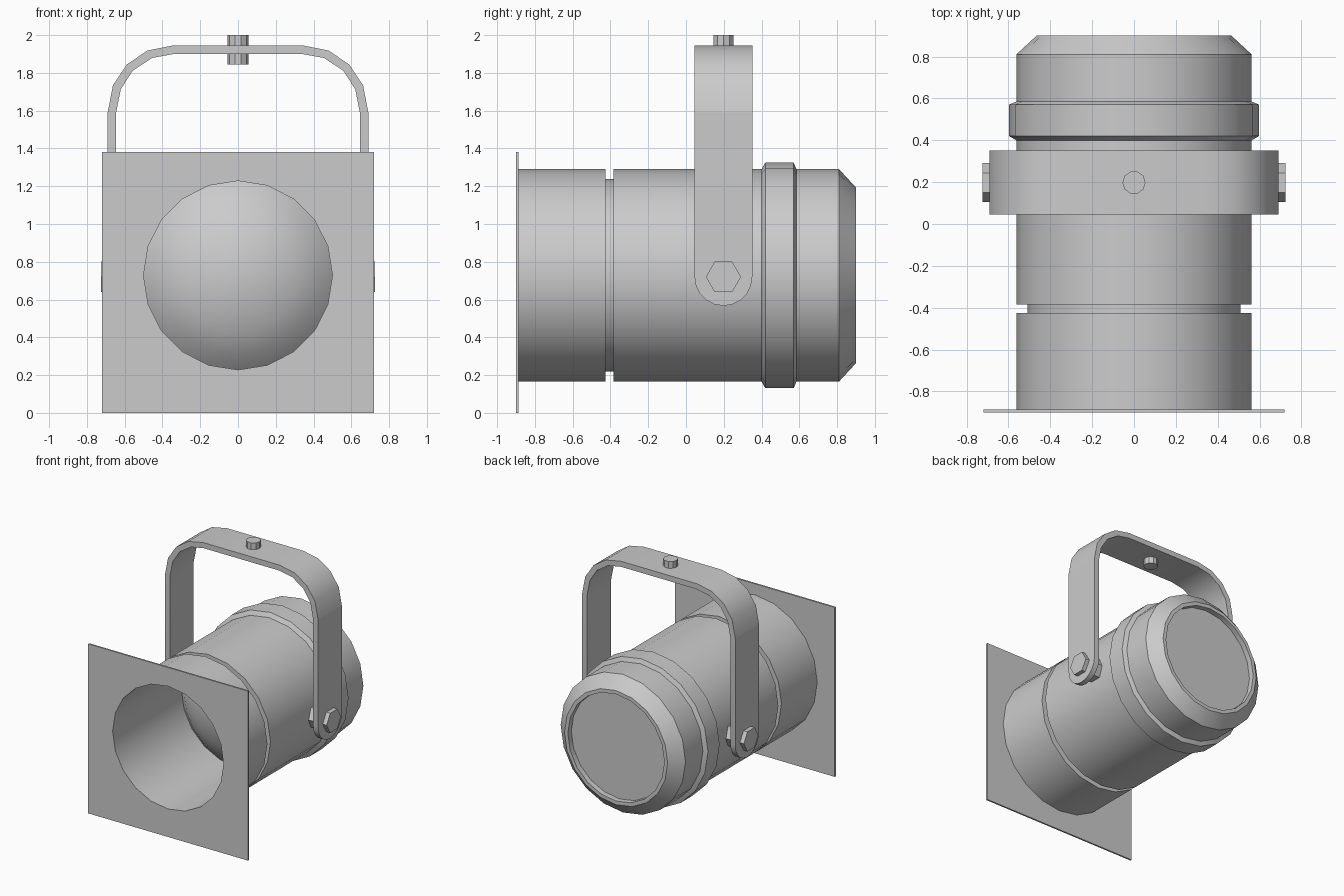
import bpy, bmesh, math
from mathutils import Vector

if "Cube" in bpy.data.objects:
    bpy.data.objects.remove(bpy.data.objects["Cube"])

AXIS_Z = 0.728   # height of the can's axis
YOKE_Y = 0.198   # depth position of the yoke
SIDES = 20


def finish(bm, name, angle=32):
    bmesh.ops.remove_doubles(bm, verts=bm.verts, dist=1e-5)
    bmesh.ops.recalc_face_normals(bm, faces=bm.faces)
    me = bpy.data.meshes.new(name)
    bm.to_mesh(me)
    bm.free()
    for p in me.polygons:
        p.use_smooth = True
    me.set_sharp_from_angle(angle=math.radians(angle))
    ob = bpy.data.objects.new(name, me)
    bpy.context.collection.objects.link(ob)
    return ob


def lathe(name, profile):
    """Revolve (y, radius) points around the can's axis."""
    bm = bmesh.new()
    rings = []
    for y, r in profile:
        ring = []
        for i in range(SIDES):
            t = 2 * math.pi * i / SIDES
            ring.append(bm.verts.new((r * math.sin(t), y, AXIS_Z + r * math.cos(t))))
        rings.append(ring)
    for a, b in zip(rings, rings[1:]):
        for i in range(SIDES):
            j = (i + 1) % SIDES
            bm.faces.new((a[i], a[j], b[j], b[i]))
    return finish(bm, name)


def prism(name, pts, vec):
    """Extrude a flat outline along a vector."""
    bm = bmesh.new()
    face = bm.faces.new([bm.verts.new(p) for p in pts])
    out = bmesh.ops.extrude_face_region(bm, geom=[face], use_keep_orig=True)
    bmesh.ops.translate(bm, vec=Vector(vec),
                        verts=[g for g in out["geom"] if isinstance(g, bmesh.types.BMVert)])
    return finish(bm, name)


def circle(n, r):
    return [(r * math.cos(2 * math.pi * i / n), r * math.sin(2 * math.pi * i / n)) for i in range(n)]


# Can housing: recessed back, chamfer, raised band, groove, open front and inner wall
lathe("can_body", [
    (0.855, 0.0), (0.855, 0.435), (0.90, 0.435), (0.90, 0.465), (0.81, 0.5625),
    (0.585, 0.5625), (0.57, 0.597), (0.42, 0.597), (0.40, 0.5625),
    (-0.385, 0.5625), (-0.385, 0.51), (-0.425, 0.51), (-0.425, 0.5625),
    (-0.886, 0.5625), (-0.886, 0.50), (-0.015, 0.50)])

# Domed lamp front inside the can
lathe("lamp_lens", [(-0.015, 0.50), (-0.09, 0.42), (-0.15, 0.31), (-0.195, 0.17), (-0.215, 0.0)])

# Square front plate with a round opening
bm = bmesh.new()
square = [(-0.72, 0), (0.72, 0), (0.72, 1.38), (-0.72, 1.38)]
hole = [(x, AXIS_Z + z) for x, z in circle(SIDES, 0.5)]
for loop in (square, hole):
    vs = [bm.verts.new((x, -0.90, z)) for x, z in loop]
    for i, v in enumerate(vs):
        bm.edges.new((v, vs[(i + 1) % len(vs)]))
bmesh.ops.triangle_fill(bm, edges=bm.edges[:], use_beauty=True)
out = bmesh.ops.extrude_face_region(bm, geom=bm.faces[:], use_keep_orig=True)
bmesh.ops.translate(bm, vec=(0, 0.014, 0),
                    verts=[g for g in out["geom"] if isinstance(g, bmesh.types.BMVert)])
finish(bm, "front_plate")

# Yoke arch
outer = [(-0.69, 1.59), (-0.662, 1.735), (-0.588, 1.845), (-0.48, 1.918), (-0.345, 1.945)]
inner = [(-0.645, 1.59), (-0.62, 1.715), (-0.557, 1.812), (-0.455, 1.879), (-0.34, 1.90)]
outer += [(-x, z) for x, z in reversed(outer)]
inner += [(-x, z) for x, z in reversed(inner)]
W = 0.153
prism("yoke_arch", [(x, YOKE_Y - W, z) for x, z in outer + inner[::-1]], (0, 2 * W, 0))

for side, s in (("left", -1), ("right", 1)):
    # Yoke leg with rounded lower end
    arc = [math.pi * (1 + i / 10) for i in range(11)]
    leg = [(W * math.cos(a), 0.72 + W * math.sin(a)) for a in arc] + [(W, 1.59), (-W, 1.59)]
    prism(f"yoke_leg_{side}", [(s * 0.645, YOKE_Y + y, z) for y, z in leg], (s * 0.045, 0, 0))
    # Pivot bolt head and spacer
    prism(f"pivot_bolt_{side}", [(s * 0.69, YOKE_Y + y, 0.72 + z) for y, z in circle(6, 0.093)],
          (s * 0.035, 0, 0))
    prism(f"pivot_spacer_{side}", [(s * 0.55, YOKE_Y + y, 0.72 + z) for y, z in circle(6, 0.093)],
          (s * 0.095, 0, 0))

# Hanging bolt through the top of the yoke
prism("hanging_bolt", [(x, YOKE_Y + y, 1.845) for x, y in circle(10, 0.055)], (0, 0, 0.155))
